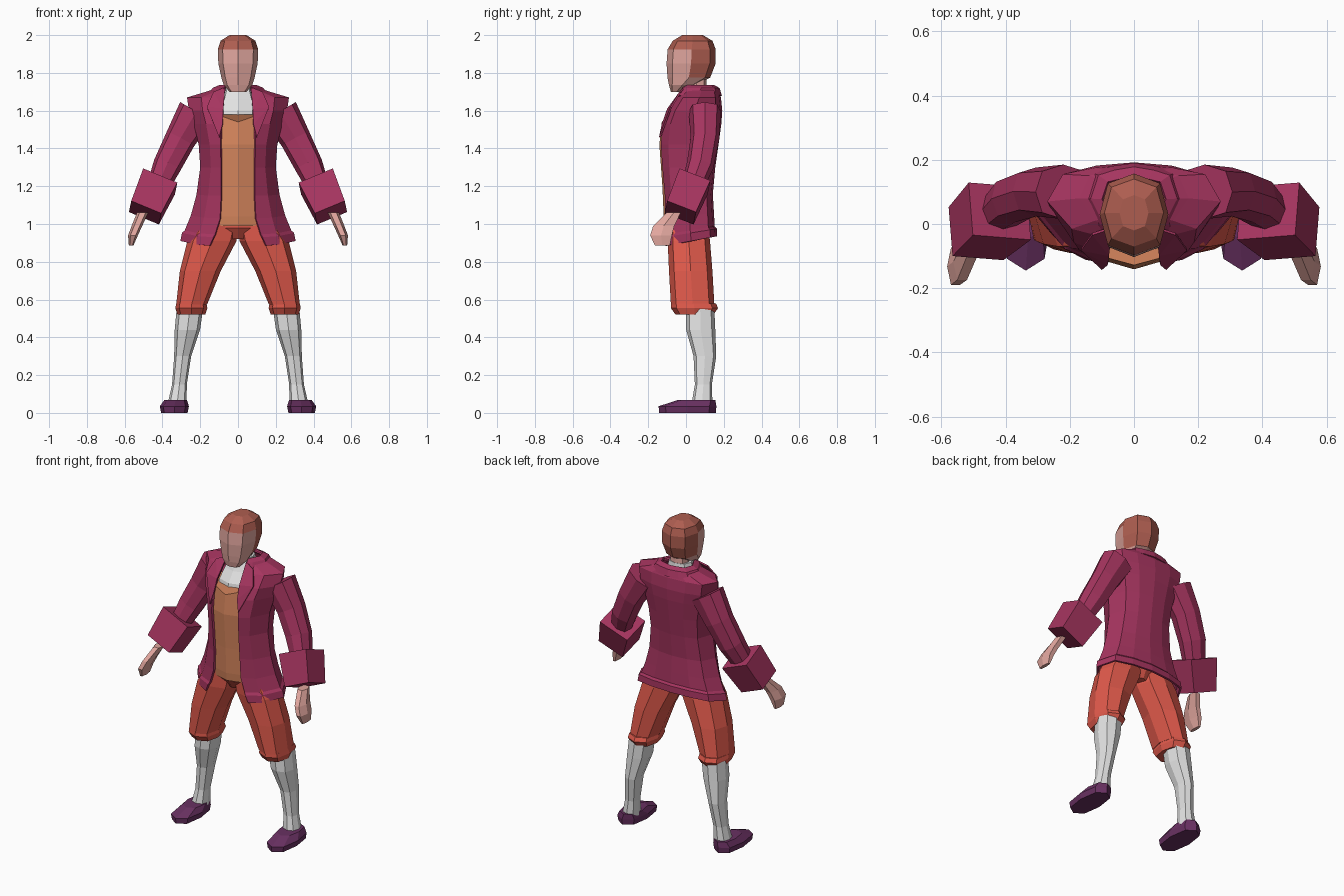
import bpy, bmesh, math
from mathutils import Vector

default = bpy.data.objects.get("Cube")
if default:
    bpy.data.objects.remove(default)


def material(name, r, g, b):
    mat = bpy.data.materials.new(name)
    mat.use_nodes = True
    mat.diffuse_color = (r, g, b, 1)
    mat.node_tree.nodes["Principled BSDF"].inputs["Base Color"].default_value = (r, g, b, 1)
    return mat


plum = material("coat plum", .38, .035, .115)
red = material("breeches red", .74, .1, .07)
amber = material("waistcoat amber", .68, .24, .11)
brown = material("hair brown", .42, .11, .08)
skin = material("skin pink", .75, .38, .34)
white = material("linen white", .76, .76, .76)
violet = material("shoe violet", .14, .03, .12)


def finish(name, bm, mats, close=True):
    if close:
        bmesh.ops.recalc_face_normals(bm, faces=bm.faces[:])
    mesh = bpy.data.meshes.new(name)
    bm.to_mesh(mesh)
    bm.free()
    for mat in mats:
        mesh.materials.append(mat)
    obj = bpy.data.objects.new(name, mesh)
    bpy.context.collection.objects.link(obj)
    return obj


def thicken(obj, amount):
    mod = obj.modifiers.new("Thickness", "SOLIDIFY")
    mod.thickness = amount
    mod.offset = -1


def loft(name, rings, mats, sides=8, aligned=False, side=1, corner=.76, lift=0):
    """Closed tube through rings of (x, y, z, x radius, y radius)."""
    bm = bmesh.new()
    centres = [Vector(r[:3]) for r in rings]
    rows = []
    for i, (x, y, z, rx, ry) in enumerate(rings):
        tangent = centres[max(i - 1, 0)] - centres[min(i + 1, len(rings) - 1)]
        turn = Vector((0, 0, 1)).rotation_difference(tangent)
        row = []
        for k in range(sides):
            angle = math.tau * (k + (sides == 4) / 2) / sides
            c, s = math.cos(angle), math.sin(angle)
            # push the diagonal points out for a boxier section
            grow = corner / math.sqrt(.5) if abs(c * s) > .1 else 1
            offset = Vector((rx * c * grow, ry * s * grow, 0))
            if aligned:
                offset = turn @ offset
            p = centres[i] + offset
            if i == len(rings) - 1:
                p.z += lift * abs(p.x)
            row.append(bm.verts.new((p.x * side, p.y, p.z)))
        rows.append(row)
    for low, high in zip(rows, rows[1:]):
        for k in range(sides):
            n = (k + 1) % sides
            bm.faces.new((low[k], low[n], high[n], high[k]))
    bm.faces.new(rows[0])
    bm.faces.new(rows[-1])
    return finish(name, bm, mats)


def open_sheet(name, levels, tilt=0):
    """Garment open at the front: (z, opening, front y, half width, back y)."""
    bm = bmesh.new()
    rows = []
    for z, gap, front, w, back in levels:
        d = back - front
        half = [(gap, front), (.72 * w, front + .13 * d), (w, front + .5 * d),
                (.82 * w, front + .87 * d), (.45 * w, back - .01)]
        outline = half + [(0, back)] + [(-x, y) for x, y in reversed(half)]
        fade = max(0, min(1, (1.2 - z) / .3))
        rows.append([bm.verts.new((x, y, z + tilt * fade * (y - front) / d))
                     for x, y in outline])
    for low, high in zip(rows, rows[1:]):
        for k in range(len(low) - 1):
            bm.faces.new((low[k], low[k + 1], high[k + 1], high[k]))
    obj = finish(name, bm, [plum], close=False)
    thicken(obj, .012)
    return obj


# Coat body with a flared hem that rises towards the back
open_sheet("coat_body", [
    (.885, .15, -.112, .305, .165),
    (.93, .13, -.115, .297, .163),
    (.945, .122, -.108, .282, .152),
    (1.03, .095, -.11, .25, .148),
    (1.15, .09, -.112, .22, .142),
    (1.3, .09, -.125, .2, .155),
    (1.42, .093, -.133, .208, .172),
    (1.53, .09, -.123, .235, .187),
    (1.6, .085, -.095, .26, .192),
    (1.67, .08, -.045, .27, .185),
    (1.7, .075, -.015, .17, .175),
    (1.72, .07, 0, .11, .16)], tilt=.05)

# Turned collar around the neck
open_sheet("coat_collar", [
    (1.68, .085, -.045, .16, .19),
    (1.72, .075, -.02, .135, .178),
    (1.735, .065, .005, .1, .15)])

# Waistcoat, with a neckline dipping at the centre
loft("waistcoat", [
    (0, .005, .99, .14, .118),
    (0, 0, 1.04, .145, .118),
    (0, 0, 1.2, .15, .125),
    (0, 0, 1.42, .155, .141),
    (0, 0, 1.54, .15, .128)], [amber], lift=.35)

# Shirt front and neckcloth
loft("shirt", [
    (0, .02, 1.48, .12, .14),
    (0, .02, 1.6, .11, .115),
    (0, .035, 1.66, .095, .085),
    (0, .05, 1.735, .07, .06)], [white])
loft("neck", [
    (0, .06, 1.7, .055, .05),
    (0, .05, 1.82, .055, .055)], [skin])

# Head: face in front, hair above and behind
head = loft("head", [
    (0, -.05, 1.7, .045, .03),
    (0, -.02, 1.735, .075, .07),
    (0, .015, 1.775, .088, .113),
    (0, .027, 1.85, .104, .13),
    (0, .03, 1.925, .107, .127),
    (0, .035, 1.97, .092, .105),
    (0, .035, 2, .045, .055)], [skin, brown])
for face in head.data.polygons:
    c = face.center
    if c.z > 1.925 or (c.y > .025 and c.z > 1.76):
        face.material_index = 1

# Breeches seat
loft("breeches_seat", [
    (0, .015, .92, .05, .07),
    (0, .01, .98, .15, .105),
    (0, .01, 1.08, .17, .105)], [red])

for side, word in ((1, "left"), (-1, "right")):
    # Lapel folded over the chest
    bm = bmesh.new()
    rim = [(.068, -.015, 1.725), (.13, -.035, 1.7), (.165, -.083, 1.62),
           (.1, -.143, 1.46), (.082, -.128, 1.53), (.078, -.1, 1.61)]
    verts = [bm.verts.new((x * side, y, z)) for x, y, z in rim]
    for a, b, c in ((0, 1, 5), (1, 2, 5), (2, 4, 5), (2, 3, 4)):
        bm.faces.new((verts[a], verts[b], verts[c]))
    thicken(finish(word + "_lapel", bm, [plum]), .009)

    # Sleeve, wide turned cuff and hand
    loft(word + "_sleeve", [
        (.22, .1, 1.595, .1, .085),
        (.305, .1, 1.45, .082, .076),
        (.375, .075, 1.31, .075, .072),
        (.44, .02, 1.16, .055, .055)], [plum], aligned=True, side=side)
    loft(word + "_cuff", [
        (.418, .04, 1.225, .098, .088),
        (.492, -.03, 1.06, .086, .082)], [plum], sides=4,
        aligned=True, side=side, corner=1)
    loft(word + "_hand", [
        (.505, -.065, 1.06, .03, .04),
        (.535, -.118, .99, .028, .06),
        (.556, -.132, .94, .026, .062),
        (.566, -.125, .885, .012, .042)], [skin], sides=6, side=side)

    # Breeches leg with a knee band
    loft(word + "_breeches_leg", [
        (.09, .01, 1.04, .1, .1),
        (.138, .015, .91, .13, .112),
        (.2, .025, .75, .108, .115),
        (.245, .035, .575, .082, .115)], [red], side=side)
    loft(word + "_knee_band", [
        (.247, .04, .58, .08, .118),
        (.247, .045, .555, .085, .125),
        (.247, .045, .52, .073, .1)], [red], side=side)

    # Stocking
    loft(word + "_stocking", [
        (.255, .075, .55, .07, .075),
        (.268, .078, .44, .067, .077),
        (.293, .1, .3, .045, .06),
        (.31, .092, .15, .039, .045),
        (.322, .085, .05, .05, .055)], [white], side=side)

    # Shoe with a low pointed toe
    loft(word + "_shoe", [
        (.337, .008, 0, .07, .15),
        (.337, .008, .035, .077, .153),
        (.33, .055, .068, .06, .1)], [violet], side=side)
